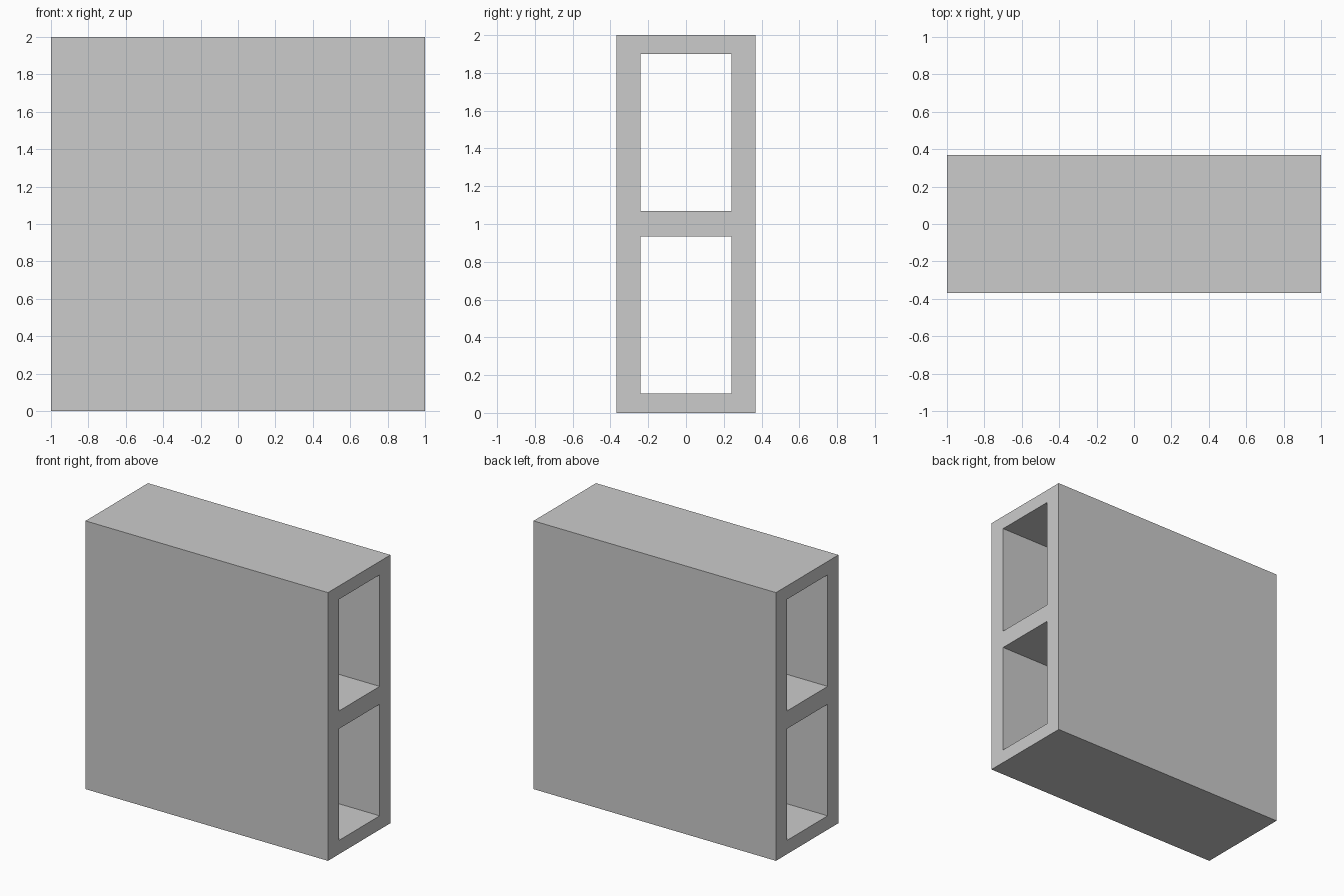
import bpy, bmesh

if "Cube" in bpy.data.objects:
    bpy.data.objects.remove(bpy.data.objects["Cube"])

HALF_LENGTH = 1.0
YS = [-0.368, -0.241, 0.241, 0.368]        # outer and inner wall lines
ZS = [0.0, 0.103, 0.935, 1.068, 1.9, 2.0]  # bottom, shelf and top lines
OPENINGS = {(1, 1), (1, 3)}                # cells left open as tunnels

bm = bmesh.new()

# End profile: a grid of cells with two openings
grid = [[bm.verts.new((-HALF_LENGTH, y, z)) for z in ZS] for y in YS]
for i in range(len(YS) - 1):
    for j in range(len(ZS) - 1):
        if (i, j) not in OPENINGS:
            bm.faces.new((grid[i][j], grid[i + 1][j],
                          grid[i + 1][j + 1], grid[i][j + 1]))

# Extrude the profile along the full length
ext = bmesh.ops.extrude_face_region(bm, geom=bm.faces[:], use_keep_orig=True)
moved = [g for g in ext["geom"] if isinstance(g, bmesh.types.BMVert)]
bmesh.ops.translate(bm, verts=moved, vec=(2 * HALF_LENGTH, 0, 0))
bmesh.ops.recalc_face_normals(bm, faces=bm.faces[:])

mesh = bpy.data.meshes.new("hollow_block")
bm.to_mesh(mesh)
bm.free()
block = bpy.data.objects.new("hollow_block", mesh)
bpy.context.collection.objects.link(block)
